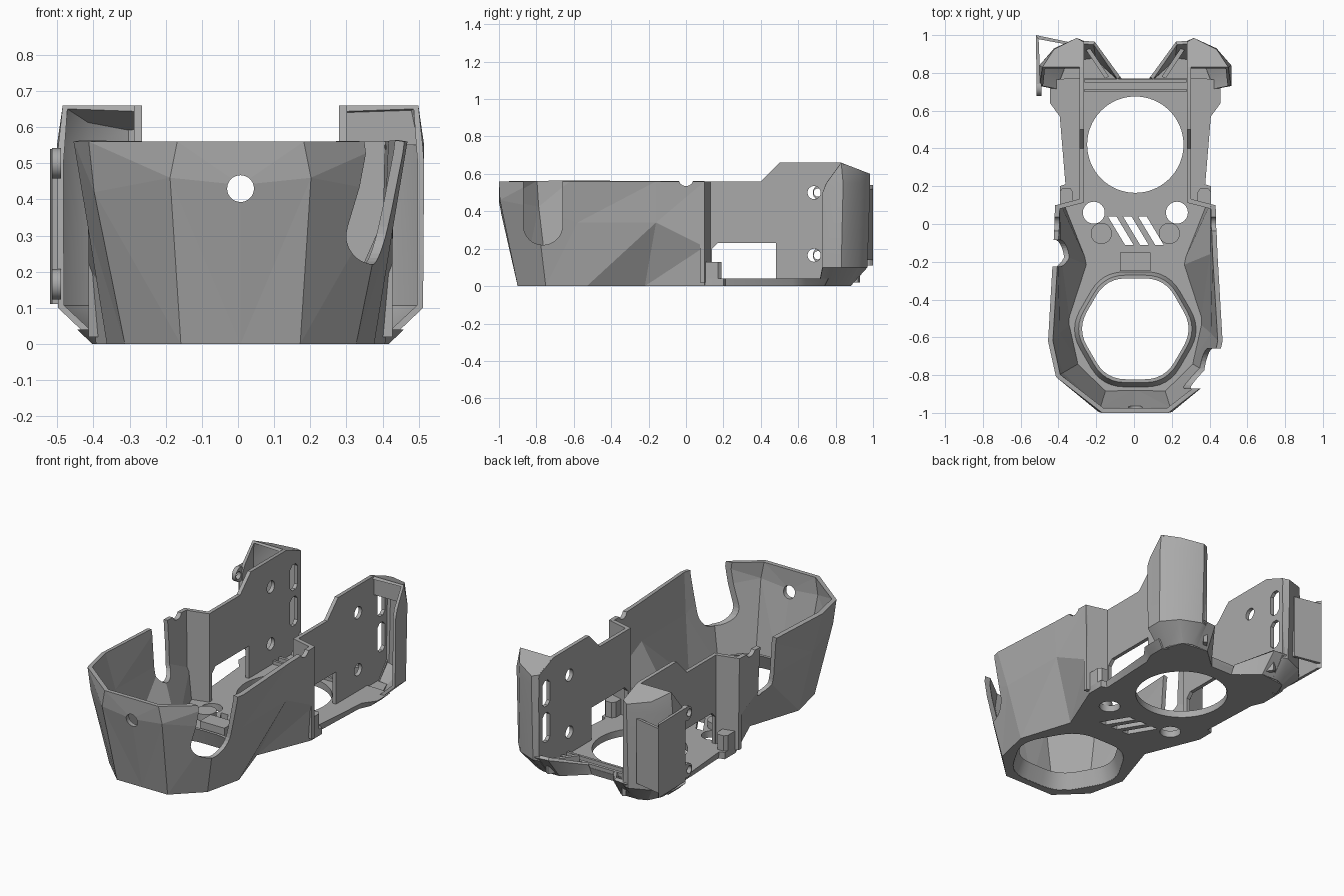
import bpy, bmesh, math
from mathutils import Vector, Matrix

old = bpy.data.objects.get("Cube")
if old:
    bpy.data.objects.remove(old, do_unlink=True)

grey = bpy.data.materials.new("mid grey plastic")
grey.use_nodes = True
grey.diffuse_color = (0.4, 0.4, 0.4, 1)
grey.node_tree.nodes["Principled BSDF"].inputs["Base Color"].default_value = (0.4, 0.4, 0.4, 1)

AXIS_X = 0.007  # plane of symmetry; the one-sided plate puts it off centre
T = 0.56        # height of the main rim


def make(name, bm):
    mesh = bpy.data.meshes.new(name)
    bm.to_mesh(mesh)
    bm.free()
    mesh.materials.append(grey)
    ob = bpy.data.objects.new(name, mesh)
    bpy.context.collection.objects.link(ob)
    return ob


def prism(name, pts, a, b, axis="z", top=None):
    """Extrude a 2D outline along an axis, with an optional different end outline."""
    place = {"z": lambda u, v, w: (u, v, w),
             "x": lambda u, v, w: (w, u, v),
             "y": lambda u, v, w: (u, w, v)}[axis]
    bm = bmesh.new()
    lo = [bm.verts.new(place(u, v, a)) for u, v in pts]
    hi = [bm.verts.new(place(u, v, b)) for u, v in (top or pts)]
    bm.faces.new(lo)
    bm.faces.new(hi)
    n = len(lo)
    for i in range(n):
        bm.faces.new((lo[i], lo[(i + 1) % n], hi[(i + 1) % n], hi[i]))
    bmesh.ops.recalc_face_normals(bm, faces=bm.faces)
    return make(name, bm)


def circle(cx, cy, r, n=40):
    return [(cx + r * math.cos(2 * math.pi * i / n), cy + r * math.sin(2 * math.pi * i / n))
            for i in range(n)]


def box(name, x0, x1, y0, y1, z0, z1):
    return prism(name, [(x0, y0), (x1, y0), (x1, y1), (x0, y1)], z0, z1)


def rounded_hexagon(cx, cy, r, fillet=0.34, steps=6):
    """Hexagon with corners on the x axis, each corner softened by a curve."""
    corners = [Vector(p) for p in circle(cx, cy, r, 6)]
    out = []
    for i, c in enumerate(corners):
        p = c.lerp(corners[i - 1], fillet)
        q = c.lerp(corners[(i + 1) % 6], fillet)
        for k in range(steps + 1):
            t = k / steps
            out.append(tuple(p.lerp(c, t).lerp(c.lerp(q, t), t)))
    return out


def both_sides(half):
    return half + [(-x, y) for x, y in reversed(half)]


def loft(name, columns, cap=None):
    """Skin neighbouring columns of points with triangles; cap closes the top."""
    bm = bmesh.new()
    cols = [[bm.verts.new(p) for p in col] for col in columns]
    for c0, c1 in zip(cols, cols[1:]):
        for j in range(len(c0) - 1):
            bm.faces.new((c0[j], c0[j + 1], c1[j]))
            bm.faces.new((c0[j + 1], c1[j + 1], c1[j]))
    if cap:
        rim = [c[-1] for c in cols[:4]] + [bm.verts.new(cap)]
        bm.faces.new(rim[::-1])
    return make(name, bm)


def mirror(ob):
    m = ob.modifiers.new("Mirror", "MIRROR")
    m.merge_threshold = 0.0005
    return ob


def thicken(ob, t):
    m = ob.modifiers.new("Solidify", "SOLIDIFY")
    m.thickness = t
    m.offset = -1
    return ob


def finish(ob, cutters=()):
    """Cut the openings, bake the modifiers, drop the cutters and set in place."""
    for c in cutters:
        c.hide_render = True
        m = ob.modifiers.new("Cut", "BOOLEAN")
        m.operation, m.solver, m.object = "DIFFERENCE", "EXACT", c
    bpy.context.view_layer.update()
    deps = bpy.context.evaluated_depsgraph_get()
    mesh = bpy.data.meshes.new_from_object(ob.evaluated_get(deps))
    mesh.transform(Matrix.Translation((AXIS_X, 0, 0)))
    ob.modifiers.clear()
    ob.data = mesh
    for c in cutters:
        bpy.data.objects.remove(c, do_unlink=True)
    return ob


def u_notch(y0, y1, bottom, x0, x1):
    """Slot open at the top with a half-round bottom."""
    r, mid = (y1 - y0) / 2, (y0 + y1) / 2
    arc = [(mid - r * math.cos(math.pi * i / 16), bottom + r - r * math.sin(math.pi * i / 16))
           for i in range(17)]
    return prism("notch_cutter", arc + [(y1, 0.8), (y0, 0.8)], x0, x1, "x")


# Faceted front bowl: columns run from the rear end to the front centre
bowl = loft("front_bowl", [
    [(0.40, 0.10, 0), (0.42, 0.10, 0.21), (0.425, 0.10, T)],
    [(0.27, -0.22, 0), (0.42, -0.16, 0.34), (0.435, -0.16, T)],
    [(0.37, -0.53, 0), (0.425, -0.58, 0.34), (0.462, -0.62, T)],
    [(0.32, -0.75, 0), (0.405, -0.80, 0.42), (0.42, -0.81, T)],
    [(0.165, -0.90, 0), (0.195, -0.995, 0.46), (0.175, -1.0, T)],
    [(0, -0.90, 0), (0, -1.0, 0.44), (0, -1.0, T)]])
thicken(mirror(bowl), 0.026)
finish(bowl, [
    u_notch(-0.87, -0.66, 0.22, 0.25, 0.7),
    u_notch(-0.225, -0.085, 0.24, -0.7, -0.25),
    prism("cutter", circle(0, 0.43, 0.037), -1.2, -0.8, "y"),
    prism("cutter", circle(0, T + 0.015, 0.04), -0.7, 0.7, "x")])

# Floor with lens-like openings, screw holes and plain slanted vents
front_half = [(0.165, -0.895), (0.32, -0.75), (0.37, -0.53), (0.27, -0.22), (0.40, 0.10),
              (0.40, 0.20)]
floor = prism("floor_plate",
              both_sides(front_half + [(0.365, 0.21), (0.38, 0.57), (0.41, 0.64), (0.41, 0.74), (0.36, 0.765)]),
              0, 0.04,
              top=both_sides(front_half + [(0.37, 0.21), (0.40, 0.57), (0.452, 0.64), (0.452, 0.76), (0.37, 0.77)]))
hex_low = rounded_hexagon(0, -0.56, 0.345)
hex_high = rounded_hexagon(0, -0.555, 0.308)
cuts = [prism("cutter", hex_low, -0.1, 0.2),
        prism("cutter", circle(0, 0.42, 0.255, 64), -0.1, 0.2)]
for s in (-1, 1):
    cuts.append(prism("cutter", circle(s * 0.22, 0.06, 0.058), -0.1, 0.2))
for x in (-0.1, -0.02, 0.06):
    cuts.append(prism("cutter", [(x - 0.045, 0.04), (x, 0.04), (x + 0.09, -0.11), (x + 0.045, -0.11)],
                      -0.1, 0.2))
finish(floor, cuts)

# Collar round the front opening, narrowing upward
collar = prism("opening_collar", rounded_hexagon(0, -0.56, 0.37), 0.002, 0.09,
               top=rounded_hexagon(0, -0.555, 0.328))
finish(collar, [prism("cutter", hex_low, -0.001, 0.091, top=hex_high)])

# Small fittings on the floor
finish(box("cable_block", -0.08, 0.08, -0.25, -0.15, 0.03, 0.12))
finish(box("rear_lip", -0.27, 0.27, 0.70, 0.715, 0.03, 0.06))
finish(box("rear_edge_lip", -0.27, 0.27, 0.75, 0.768, 0.03, 0.06))
finish(mirror(prism("floor_boss", circle(0.18, -0.05, 0.056), 0.03, 0.08)))
tab = [(0.33, 0.10), (0.40, 0.10), (0.40, 0.17), (0.385, 0.19), (0.345, 0.19), (0.33, 0.17)]
finish(mirror(prism("wall_tab", tab, 0.03, 0.13)))

# Slightly swept bulkheads joining the bowl to the narrower rear walls
bulkhead = [(0.42, 0.075), (0.42, 0.10), (0.273, 0.138), (0.273, 0.113)]
finish(mirror(prism("bulkhead", bulkhead, 0.02, T)))

# Rear side walls with window, screw holes and vent slots
wall = mirror(prism("rear_side_wall", [
    (0.115, 0.01), (0.115, T), (0.40, T), (0.50, 0.66), (0.83, 0.66),
    (0.965, 0.606), (0.965, 0.11), (0.88, 0.01)], 0.273, 0.295, "x"))
cuts = [prism("cutter", [(0.14, 0.04), (0.48, 0.04), (0.48, 0.23), (0.17, 0.23), (0.14, 0.20)],
              -0.35, 0.35, "x"),
        prism("cutter", circle(0, T + 0.015, 0.04), -0.4, 0.4, "x")]
for z in (0.165, 0.5):
    cuts.append(prism("cutter", circle(0.685, z, 0.035), -0.6, 0.6, "x"))
for z0, z1 in ((0.19, 0.36), (0.40, 0.55)):
    slot = [(0.865, z0 + 0.02), (0.885, z0), (0.915, z0), (0.935, z0 + 0.02),
            (0.935, z1 - 0.02), (0.915, z1), (0.885, z1), (0.865, z1 - 0.02)]
    cuts.append(prism("cutter", slot, -0.4, 0.4, "x"))
finish(wall, cuts)

# Rear corner covers, open toward the front
cover = loft("rear_corner_cover", [
    [(0.275, 0.88, 0), (0.275, 0.96, 0.1), (0.275, 0.97, 0.55), (0.275, 0.965, 0.607)],
    [(0.31, 0.88, 0), (0.31, 0.97, 0.1), (0.31, 0.985, 0.55), (0.31, 0.985, 0.6)],
    [(0.36, 0.86, 0), (0.43, 0.92, 0.1), (0.43, 0.93, 0.55), (0.43, 0.925, 0.623)],
    [(0.40, 0.78, 0), (0.505, 0.83, 0.1), (0.508, 0.84, 0.55), (0.492, 0.83, 0.66)],
    [(0.40, 0.71, 0), (0.505, 0.73, 0.1), (0.508, 0.73, 0.50), (0.504, 0.75, 0.55)]],
    cap=(0.28, 0.83, 0.66))
finish(thicken(mirror(cover), 0.018))

# Closing panel under the roof of the cover, on one side only
finish(box("cover_front_panel", 0.285, 0.485, 0.832, 0.845, 0.55, 0.652))

# Low flared wedges beside the rear edge, with stiffening ribs
wedge = loft("rear_wedge", [
    [(0.07, 0.765, 0), (0.08, 0.78, 0.06)],
    [(0.20, 0.88, 0), (0.215, 0.965, 0.12)],
    [(0.30, 0.88, 0), (0.30, 0.972, 0.12)]])
finish(thicken(mirror(wedge), 0.02))
finish(mirror(prism("wedge_floor", [(0.07, 0.76), (0.20, 0.88), (0.36, 0.86), (0.40, 0.76)], 0, 0.03)))
finish(mirror(prism("wedge_rib", [(0.14, 0.78), (0.16, 0.77), (0.26, 0.92), (0.24, 0.93)], 0.02, 0.1)))

# Side cover plate with its return flap and two screw ears, on one side only
plate = prism("side_mount_plate", [(-0.527, 1.0), (-0.512, 0.98), (-0.502, 0.74), (-0.522, 0.74)], 0.11, 0.54)
finish(plate)
flap = prism("side_plate_flap", [(-0.527, 1.0), (-0.36, 0.965), (-0.36, 0.95), (-0.52, 0.98)], 0.14, 0.52)
finish(flap)
for label, z in (("lower", 0.165), ("upper", 0.5)):
    ear = prism(label + "_screw_ear", circle(0.72, z, 0.042), -0.522, -0.497, "x")
    finish(ear, [prism("cutter", circle(0.705, z, 0.022), -0.6, -0.4, "x")])

# Soft shading on the round parts, crisp facets on the bowl
for ob in bpy.context.scene.objects:
    ob.select_set(ob.type == "MESH" and ob.name != "front_bowl")
bpy.context.view_layer.objects.active = floor
bpy.ops.object.shade_smooth_by_angle(angle=math.radians(30))
